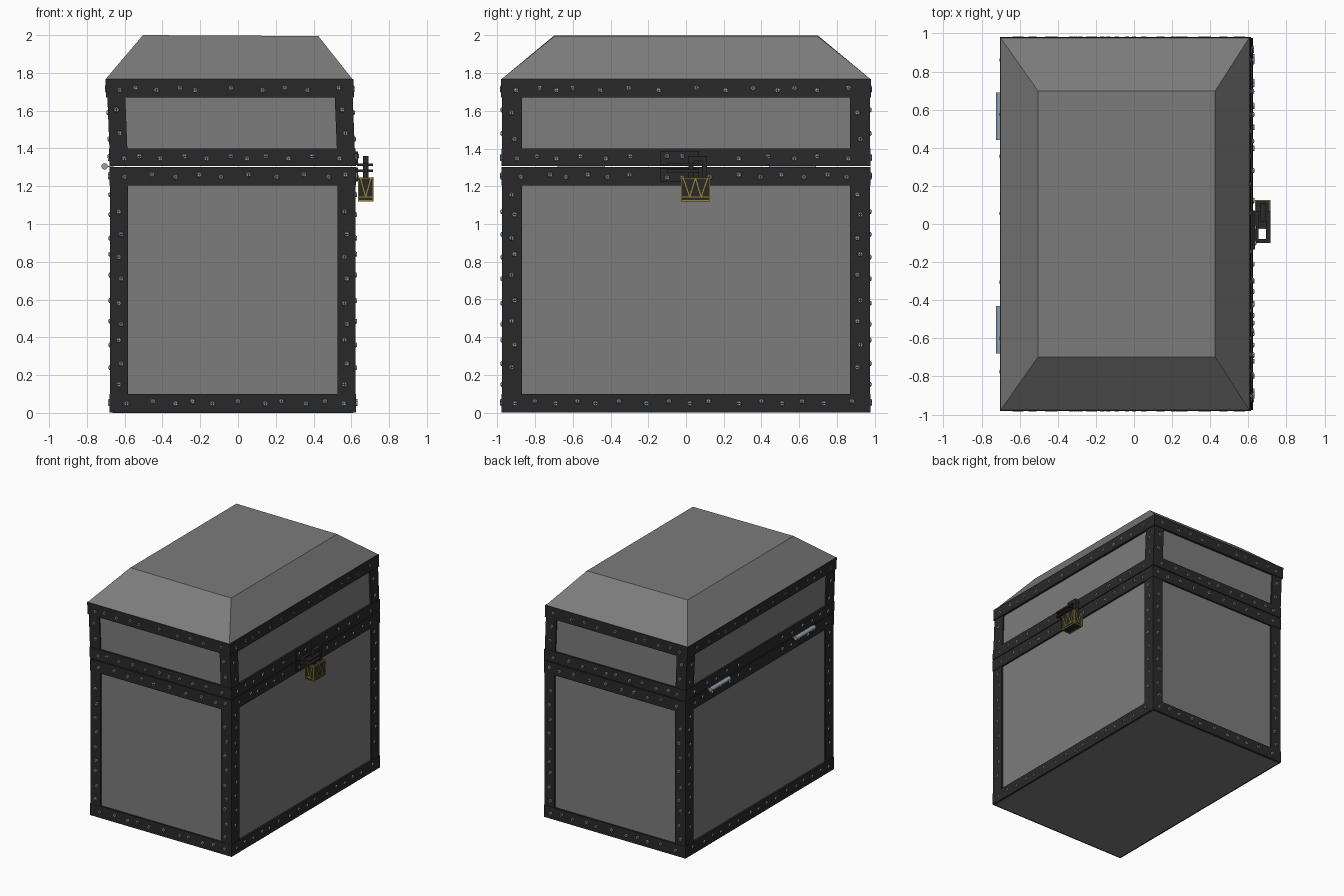
import bpy, bmesh
from mathutils import Vector, Matrix

if "Cube" in bpy.data.objects:
    bpy.data.objects.remove(bpy.data.objects["Cube"])


def material(name, rgb):
    m = bpy.data.materials.new(name)
    m.diffuse_color = (*rgb, 1)
    m.use_nodes = True
    m.node_tree.nodes["Principled BSDF"].inputs["Base Color"].default_value = m.diffuse_color
    return m


GREY = material("panel_grey", (0.2, 0.2, 0.2))
BLACK = material("black_iron", (0.022, 0.022, 0.022))
STEEL = material("steel", (0.3, 0.36, 0.43))
GOLD = material("gold", (0.32, 0.24, 0.03))


def make(name, bm, *mats):
    me = bpy.data.meshes.new(name)
    bm.to_mesh(me)
    bm.free()
    for m in mats:
        me.materials.append(m)
    ob = bpy.data.objects.new(name, me)
    bpy.context.collection.objects.link(ob)
    return ob


def box(bm, lo, hi):
    lo, hi = Vector(lo), Vector(hi)
    mat = Matrix.Translation((lo + hi) / 2) @ Matrix.Diagonal((*(hi - lo), 1))
    return bmesh.ops.create_cube(bm, size=1, matrix=mat)["verts"]


def bar(bm, a, b, w):
    a, b = Vector(a), Vector(b)
    d = b - a
    mat = Matrix.Translation((a + b) / 2) @ d.to_track_quat('Z', 'Y').to_matrix().to_4x4()
    bmesh.ops.create_cube(bm, size=1, matrix=mat @ Matrix.Diagonal((w, w, d.length + w, 1)))


def ring(bm, x0, x1, y0, y1, z0, z1, t):
    """Rectangular hoop of four flat straps."""
    box(bm, (x0, y0, z0), (x1, y0 + t, z1))
    box(bm, (x0, y1 - t, z0), (x1, y1, z1))
    box(bm, (x0, y0 + t, z0), (x0 + t, y1 - t, z1))
    box(bm, (x1 - t, y0 + t, z0), (x1, y1 - t, z1))


def posts(bm, z0, z1, t=0.015):
    """L-shaped corner straps."""
    for x, sx in ((X0 + .003, 1), (X1 - .003, -1)):
        for y, sy in ((-Y + .003, 1), (Y - .003, -1)):
            for dx, dy in ((0.095, t), (t, 0.105)):
                xs, ys = sorted((x, x + sx * dx)), sorted((y, y + sy * dy))
                box(bm, (xs[0], ys[0], z0), (xs[1], ys[1], z1))


def rivet(bm, p, n):
    """Domed screw head with a dark cross slot."""
    mat = Matrix.Translation(p) @ Vector(n).to_track_quat('Z', 'Y').to_matrix().to_4x4()
    bmesh.ops.create_cone(bm, cap_ends=True, segments=10, radius1=0.015, radius2=0.011,
                          depth=0.01, matrix=mat @ Matrix.Translation((0, 0, 0.002)))
    for s in ((0.017, 0.004, 0.001, 1), (0.004, 0.017, 0.001, 1)):
        vs = bmesh.ops.create_cube(bm, size=1, matrix=mat @ Matrix.Translation((0, 0, 0.0073))
                                   @ Matrix.Diagonal(s))["verts"]
        for f in {f for v in vs for f in v.link_faces}:
            f.material_index = 1


def rivet_rows(bm, z, xs, ys):
    """One band: rivets along all four sides, alternating slightly in height."""
    for i, x in enumerate(xs):
        zz = z + (0.006 if i % 2 else -0.006)
        rivet(bm, (x, -Y, zz), (0, -1, 0))
        rivet(bm, (x, Y, zz), (0, 1, 0))
    for i, y in enumerate(ys):
        zz = z + (0.006 if i % 2 else -0.006)
        rivet(bm, (X1, y, zz), (1, 0, 0))
        rivet(bm, (X0, y, zz), (-1, 0, 0))


def rivet_posts(bm, zs_front, zs_side):
    for sy in (-1, 1):
        for i, z in enumerate(zs_front):
            d = 0.006 if i % 2 else -0.006
            for x in (-0.625 + d, 0.57 + d):
                rivet(bm, (x, sy * (Y - .003), z), (0, sy, 0))
        for i, z in enumerate(zs_side):
            d = 0.008 if i % 2 else -0.008
            rivet(bm, (X1 - .003, sy * 0.916 + d, z), (1, 0, 0))
            rivet(bm, (X0 + .003, sy * 0.916 + d, z), (-1, 0, 0))


X0, X1, Y = -0.68, 0.625, 0.977
T = 0.015
# the lid leans back a little
LEAN = Matrix.Identity(4)
LEAN[0][2], LEAN[0][3] = -0.04, 0.04 * 1.305

# chest body
bm = bmesh.new()
box(bm, (X0 + T, -Y + T, 0), (X1 - T, Y - T, 1.298))
make("body_panels", bm, GREY)

bm = bmesh.new()
ring(bm, X0, X1, -Y, Y, 0.002, 0.10, T)
ring(bm, X0, X1, -Y, Y, 1.205, 1.302, T)
posts(bm, 0.10, 1.205)
make("body_straps", bm, BLACK)

bm = bmesh.new()
rivet_rows(bm, 0.055, (-.59, -.45, -.33, -.24, -.135, 0, .145, .23, .36, .46, .56),
           (-.905, -.8, -.69, -.575, -.48, -.355, -.21, -.09, .02, .12, .28, .4, .51, .615, .73, .88))
rivet_rows(bm, 1.255, (-.6, -.455, -.33, -.205, -.09, .055, .205, .35, .48, .57),
           (-.875, -.72, -.635, -.52, -.415, -.3, .125, .28, .395, .505, .625, .75, .85))
rivet_posts(bm, (1.065, .945, .825, .71, .58, .47, .385, .26, .15),
            (1.155, 1.05, .925, .84, .73, .595, .485, .36, .24))
make("body_rivets", bm, STEEL, BLACK)

# lid sides
bm = bmesh.new()
box(bm, (X0 + T, -Y + T, 1.31), (X1 - T, Y - T, 1.768))
bm.transform(LEAN)
make("lid_panels", bm, GREY)

bm = bmesh.new()
ring(bm, X0, X1, -Y, Y, 1.308, 1.40, T)
ring(bm, X0 - .004, X1 + .004, -Y - .003, Y + .003, 1.67, 1.768, T + .004)
posts(bm, 1.40, 1.67)
bm.transform(LEAN)
make("lid_straps", bm, BLACK)

bm = bmesh.new()
rivet_rows(bm, 1.352, (-.6, -.52, -.41, -.28, -.165, -.035, .05, .15, .27, .395, .54),
           (-.895, -.79, -.685, -.56, -.425, -.295, .28, .435, .575, .695, .86))
rivet_rows(bm, 1.715, (-.61, -.525, -.415, -.29, -.21, -.02, .145, .265, .385, .55),
           (-.9, -.775, -.685, -.6, -.455, -.305, -.145, .055, .21, .355, .485, .575, .695, .86))
rivet_posts(bm, (1.605, 1.48), (1.59, 1.45))
bm.transform(LEAN)
make("lid_rivets", bm, STEEL, BLACK)

# hipped roof of the lid
bm = bmesh.new()
vs = box(bm, (-0.70, -0.977, 1.768), (0.605, 0.977, 2.0))
for v in vs:
    if v.co.z > 1.9:
        v.co.x = -0.503 if v.co.x < 0 else 0.425
        v.co.y = 0.697 if v.co.y > 0 else -0.697
        v.co.z = 2.0 if v.co.x < 0 else 1.995
make("lid_roof", bm, GREY)

# hinges on the back
for name, y in (("hinge_a", 0.565), ("hinge_b", -0.555)):
    bm = bmesh.new()
    bmesh.ops.create_cone(bm, cap_ends=True, segments=12, radius1=0.017, radius2=0.017, depth=0.25,
                          matrix=Matrix.Translation((-0.706, y, 1.305)) @ Matrix.Rotation(1.5708, 4, 'X'))
    box(bm, (-0.70, y - .125, 1.303), (-0.66, y + .125, 1.307))
    make(name, bm, STEEL)

# hasp: two mounting plates, each with a horizontal loop
bm = bmesh.new()
for z0, z1, zl in ((1.225, 1.298, 1.28), (1.312, 1.385, 1.312)):
    box(bm, (0.615, -0.135, z0), (0.634, 0.07, z1))
    ring(bm, 0.63, 0.715, -0.10, 0.068, zl - .006, zl + .008, 0.022)
make("hasp", bm, BLACK)
bm = bmesh.new()
for y in (-0.1, -0.02):
    for z in (1.245, 1.36):
        rivet(bm, (0.634, y, z), (1, 0, 0))
make("hasp_rivets", bm, STEEL, BLACK)

# padlock
bm = bmesh.new()
for y in (0.027, 0.098):
    box(bm, (0.662, y - .013, 1.24), (0.692, y + .013, 1.335))
box(bm, (0.662, 0.014, 1.335), (0.692, 0.111, 1.36))
make("padlock_shackle", bm, BLACK)

bm = bmesh.new()
xa, xb, ya, yb, za, zb = 0.638, 0.714, -0.024, 0.124, 1.123, 1.244
box(bm, (xa, ya, za), (xb, yb, zb))
make("padlock_body", bm, BLACK)

# gold edging and zigzag trim on the padlock
bm = bmesh.new()
W = 0.006
for x in (xa, xb):
    for y in (ya, yb):
        bar(bm, (x, y, za), (x, y, zb), W)
for z in (za, za + 0.02, zb):
    for y in (ya, yb):
        bar(bm, (xa, y, z), (xb, y, z), W)
    for x in (xa, xb):
        bar(bm, (x, ya, z), (x, yb, z), W)
for x in (xa, xb):
    pts = [(x, -.015, zb), (x, .02, za + .02), (x, .05, zb), (x, .08, za + .02), (x, .115, zb)]
    for a, b in zip(pts, pts[1:]):
        bar(bm, a, b, W)
for y in (ya, yb):
    pts = [(xa + .01, y, zb), ((xa + xb) / 2, y, za + .02), (xb - .01, y, zb)]
    for a, b in zip(pts, pts[1:]):
        bar(bm, a, b, W)
make("padlock_trim", bm, GOLD)
